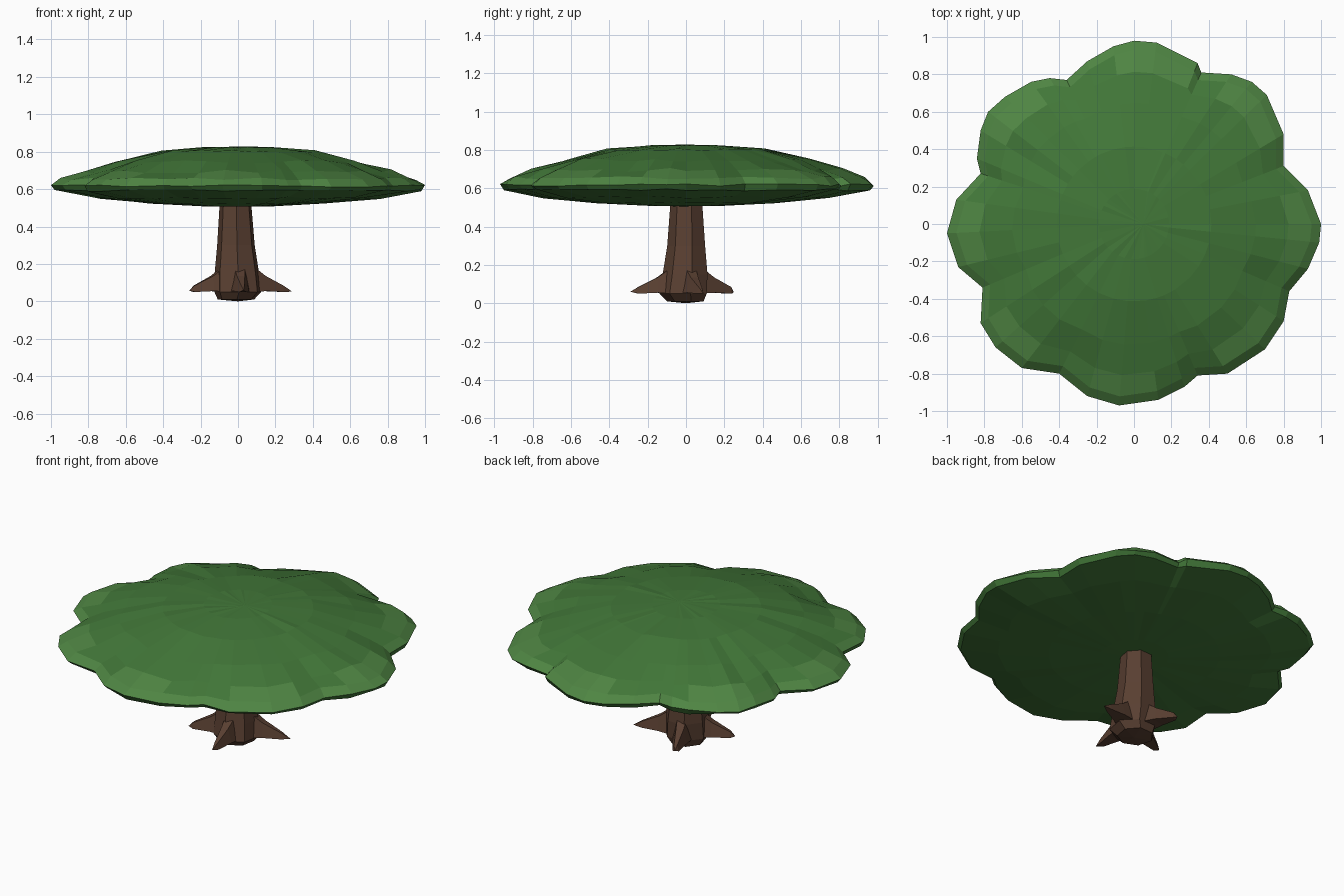
import bpy, math, random
from mathutils import Vector

if "Cube" in bpy.data.objects:
    bpy.data.objects.remove(bpy.data.objects["Cube"])

random.seed(4)


def material(name, rgb):
    m = bpy.data.materials.new(name)
    m.diffuse_color = (*rgb, 1)
    m.use_nodes = True
    m.node_tree.nodes["Principled BSDF"].inputs["Base Color"].default_value = m.diffuse_color
    return m


leaf = material("leaf_green", (0.054, 0.185, 0.04))
leaf_light = material("leaf_light_green", (0.078, 0.235, 0.056))
bark = material("bark_brown", (0.10, 0.05, 0.031))


def add_object(name, verts, faces, mats):
    me = bpy.data.meshes.new(name)
    me.from_pydata(verts, [], faces)
    for m in mats:
        me.materials.append(m)
    ob = bpy.data.objects.new(name, me)
    bpy.context.collection.objects.link(ob)
    return ob


def loft(name, rings, mats, start=None, end=None):
    """Bridge equal-length rings; close ends with a tip point."""
    n = len(rings[0])
    verts = [v for r in rings for v in r]
    faces = []
    for k in range(len(rings) - 1):
        for i in range(n):
            j = (i + 1) % n
            faces.append((k * n + i, k * n + j, k * n + n + j, k * n + n + i))
    for tip, base, flip in ((start, 0, True), (end, (len(rings) - 1) * n, False)):
        if tip is None:
            continue
        verts.append(tip)
        t = len(verts) - 1
        for i in range(n):
            a, b = base + i, base + (i + 1) % n
            faces.append((b, a, t) if flip else (a, b, t))
    return add_object(name, verts, faces, mats)


# Canopy: eight-lobed outline, counter-clockwise from +x
outline = [(1, 0), (.93, .18), (.8, .31), (.8, .48), (.71, .69), (.63, .76),
           (.52, .8), (.36, .81), (.34, .86), (.12, .97), (0, .98), (-.11, .95),
           (-.25, .87), (-.36, .77), (-.45, .78), (-.55, .76), (-.69, .68),
           (-.78, .6), (-.82, .5), (-.84, .35), (-.82, .27), (-.95, .13),
           (-1, -.05), (-.94, -.23), (-.81, -.34), (-.82, -.53), (-.74, -.66),
           (-.6, -.77), (-.4, -.8), (-.25, -.92), (-.08, -.97), (.13, -.94),
           (.27, -.87), (.34, -.81), (.5, -.8), (.7, -.67), (.8, -.52),
           (.83, -.36), (.93, -.24), (.99, -.1)]
# (outline fraction, height, height jitter), underside to crown
profile = [(.2, .508, 0), (.5, .524, .004), (.78, .553, .006), (.98, .592, .006),
           (1, .617, .006), (.95, .655, .008), (.84, .695, .012), (.68, .745, .01),
           (.44, .803, .005), (.2, .823, .002)]
rings = []
for f, z, jit in profile:
    ring = []
    round_off = min(1, max(0, (0.95 - f) / 0.4))     # inner rings become circles
    for x, y in outline:
        r = math.hypot(x, y)
        k = f * ((1 - round_off) + round_off * 0.94 / r)
        ring.append((x * k, y * k, z + random.uniform(-jit, jit)))
    rings.append(ring)
canopy = loft("canopy", rings, [leaf, leaf_light], (0, 0, .505), (.05, 0, .828))

# Lighter lobe tips on the upper rim
for p in canopy.data.polygons:
    c = p.center
    if p.normal.z > 0.1 and math.hypot(c.x, c.y) > 0.84:
        p.material_index = 1

# Trunk: seven-sided, slightly leaning
sides = 7
trunk_rings = []
for z, r, cx, cy in [(.01, .10, -.01, 0), (.05, .128, 0, -.01), (.15, .122, -.005, 0),
                     (.30, .103, -.01, .005), (.53, .086, -.013, .005)]:
    trunk_rings.append([(cx + r * math.cos(a), cy + r * math.sin(a), z)
                        for a in (math.tau * (i + .3) / sides for i in range(sides))])
loft("trunk", trunk_rings, [bark], (0, 0, 0), (0, 0, .53))

# Roots: four pointed spurs flaring from the trunk
tips = [(.29, .09, .052), (-.10, .25, .058), (-.26, -.10, .057), (.03, -.29, .06)]
for i, tip in enumerate(tips):
    d = Vector((tip[0], tip[1], 0)).normalized()
    s = Vector((-d.y, d.x, 0))

    def section(dist, half, low, high):
        return [d * dist + s * half + Vector((0, 0, low)),
                d * dist + s * half * .5 + Vector((0, 0, high)),
                d * dist - s * half * .5 + Vector((0, 0, high)),
                d * dist - s * half + Vector((0, 0, low))][::-1]

    loft(f"root_{i + 1}", [section(.06, .06, .05, .20), section(.15, .042, .055, .135),
                           section(.25, .018, .05, .085)], [bark],
         d * .05 + Vector((0, 0, .12)), tip)
